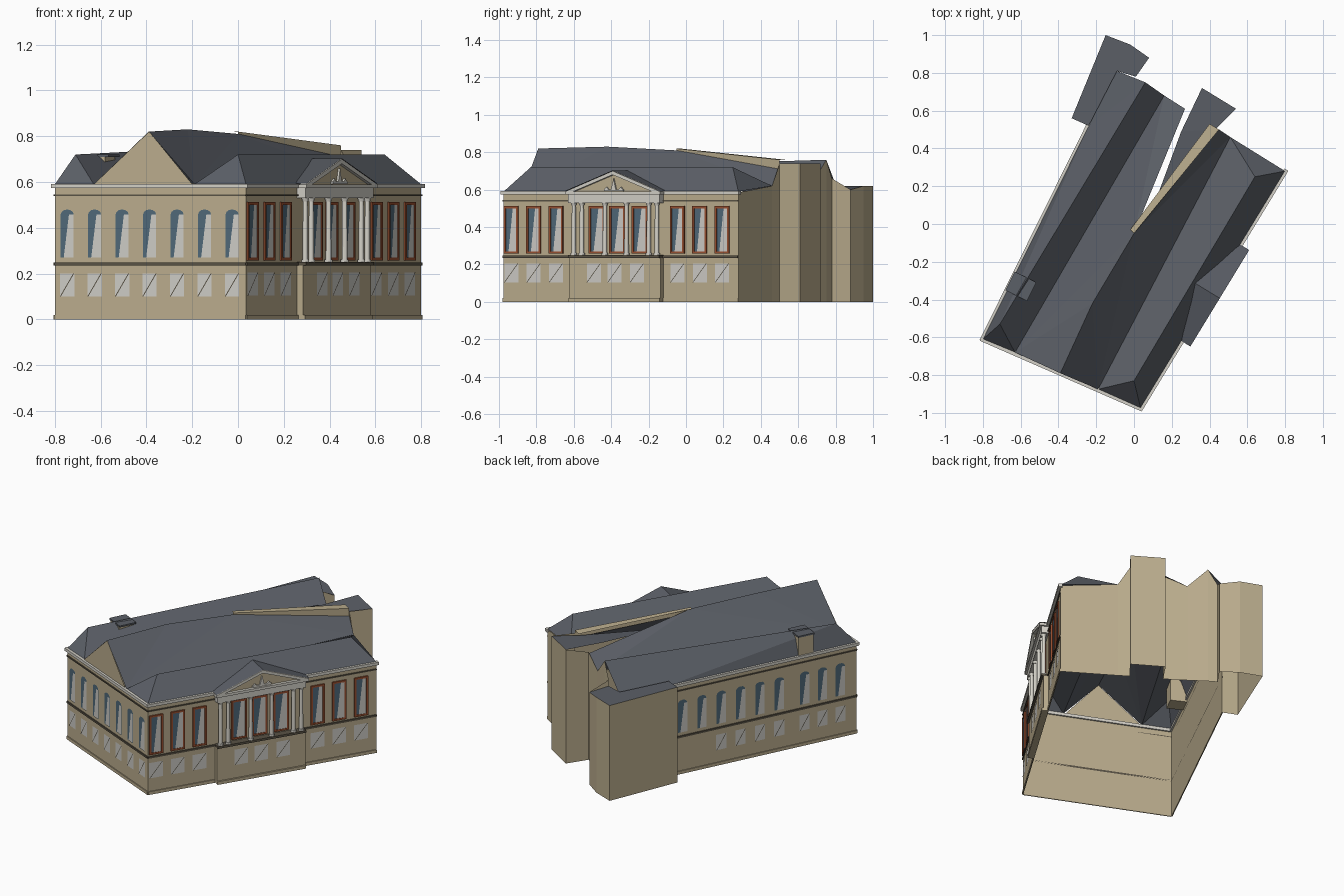
import bpy, bmesh, math
from mathutils import Vector as V

if "Cube" in bpy.data.objects:
    bpy.data.objects.remove(bpy.data.objects["Cube"])


def material(name, r, g, b):
    m = bpy.data.materials.new(name)
    m.diffuse_color = (r, g, b, 1)
    m.use_nodes = True
    m.node_tree.nodes["Principled BSDF"].inputs["Base Color"].default_value = m.diffuse_color
    return m


WALL = material("stone", .50, .42, .27)
ROOF = material("slate", .105, .115, .135)
TRIM = material("trim", .66, .64, .58)
DARK = material("shadow_band", .10, .085, .06)
RUST = material("rust_frame", .32, .08, .03)
GLASS = material("glass", .08, .14, .19)
PALE = material("pale_pane", .62, .61, .57)


def mesh(name, polys, mat):
    """Object from a list of polygons, each a list of points."""
    bm = bmesh.new()
    for p in polys:
        bm.faces.new([bm.verts.new(c) for c in p])
    bmesh.ops.remove_doubles(bm, verts=bm.verts, dist=1e-5)
    me = bpy.data.meshes.new(name)
    bm.to_mesh(me)
    bm.free()
    me.materials.append(mat)
    ob = bpy.data.objects.new(name, me)
    bpy.context.collection.objects.link(ob)
    return ob


class Facade:
    """Wall plane addressed by s (along), z (up) and o (outward)."""
    def __init__(self, a, b):
        self.a, d = V((*a, 0)), V((*b, 0)) - V((*a, 0))
        self.len, self.d = d.length, d.normalized()
        self.n = V((self.d.y, -self.d.x, 0))

    def p(self, s, z, o=0):
        return self.a + self.d * s + self.n * o + V((0, 0, z))

    def poly(self, pts, o):
        return [self.p(s, z, o) for s, z in pts]

    def prism(self, pts, o0, o1):
        front, back = self.poly(pts, o1), self.poly(pts, o0)
        n = len(pts)
        sides = [[back[i], back[(i + 1) % n], front[(i + 1) % n], front[i]] for i in range(n)]
        return [front, back[::-1]] + sides

    def box(self, s0, s1, z0, z1, o0, o1):
        return self.prism([(s0, z0), (s1, z0), (s1, z1), (s0, z1)], o0, o1)


A, B, C, L = (-.80, -.61), (.035, -.975), (.80, .28), (-.24, .52)
front, right, left = Facade(A, B), Facade(B, C), Facade(L, A)

# outer walls: (x, y, top height) around the rear, then the street facades
EAVE = .585
path = [(*C, EAVE), (.51, .46, .62), (.45, .50, .74), (.54, .61, .74), (.36, .72, .74),
        (.28, .60, .70), (.16, .68, .64), (.06, .75, .76), (.01, .78, .66), (.08, .88, .60), (-.02, .95, .62),
        (-.15, 1.0, .62), (-.33, .56, .62), (*L, .62)]
mesh("rear_walls", [[(a[0], a[1], 0), (b[0], b[1], 0), b, a] for a, b in zip(path, path[1:])], WALL)
mesh("side_walls", [f.poly([(0, 0), (f.len, 0), (f.len, EAVE), (0, EAVE)], 0) for f in (right, left)], WALL)
mesh("front_gable_wall", [front.poly([(0, 0), (front.len, 0), (front.len, EAVE), (.66, EAVE),
                                      (.45, .82), (.18, EAVE), (0, EAVE)], 0)], WALL)

# main roof: left ridge, tall centre ridge that forks round a court, right ridge
eL, rL, v1, P = (*A, .59), (-.71, -.53, .72), (-.63, -.68, .59), (-.39, -.79, .82)
v2, rR, eB, eC = (-.19, -.875, .59), (0, -.83, .72), (*B, .59), (*C, .59)
eL2, eL3, rL2, v1r, pL = (*L, .59), (-.09, .81, .60), (.06, .75, .76), (.16, .68, .64), (.27, .61, .70)
ridge, fork, pR, v2r, rR2 = (-.22, -.42, .83), (0, -.05, .81), (.45, .50, .71), (.51, .46, .62), (.64, .25, .72)
mesh("main_roof", [
    [eL, rL, eL2], [eL2, rL, rL2], [eL2, rL2, eL3], [rL, v1, v1r, rL2],
    [v1, P, ridge], [v1, ridge, fork], [v1, fork, v1r], [v1r, fork, pL],
    [P, v2, ridge], [ridge, v2, fork], [fork, v2, v2r], [fork, v2r, pR],
    [v2, rR, rR2, v2r], [rR, eB, eC, rR2],
    [eL, v1, rL], [v2, eB, rR], [v2r, rR2, eC]], ROOF)

# rear extensions: low flat roof and court roof
mesh("rear_block_roof", [[(-.15, 1, .62), (-.33, .56, .62), (*L, .62), (-.09, .81, .62),
                          (.01, .78, .62), (.08, .88, .60), (-.02, .95, .62)]], ROOF)
mesh("court_roof", [[(.36, .72, .74), (.25, .49, .73), (.43, .50, .73), (.54, .61, .74)],
                    [(.25, .49, .73), (.08, .03, .71), (.20, .20, .71), (.43, .50, .73)]], ROOF)
# raised stone edge along the court
f0, f1 = V(fork), V(pR)
mesh("court_parapet", [[f0 - V((0, 0, .03)), f1, f1 + V((0, 0, .05)), f0 + V((0, 0, .01))],
                       [f0 + V((0, 0, .01)), f1 + V((0, 0, .05)), f1 + V((-.05, .03, .05)),
                        f0 + V((-.02, .02, .01))]], WALL)

# left dormer with roof running back into the slope
ds = left.len - .34
mesh("left_dormer", left.box(ds - .05, ds + .05, .56, .71, -.10, .004), WALL)
mesh("left_dormer_roof", left.box(ds - .055, ds + .055, .71, .72, -.12, .008), ROOF)

# horizontal mouldings on the three street facades
for name, f in (("front", front), ("right", right), ("left", left)):
    e = .010
    mesh(name + "_cornice", f.box(-e, f.len + e, .573, .592, -.01, .014), TRIM)
    mesh(name + "_frieze_line", f.box(0, f.len, .538, .546, 0, .006), DARK)
    mesh(name + "_belt_course", f.box(0, f.len, .236, .248, 0, .007), DARK)
    mesh(name + "_plinth", f.box(0, f.len, 0, .02, 0, .006), WALL)


def outline(s, w, z0, z1, arched):
    """Window shape, optionally with a round-shouldered head."""
    h = w / 2
    if not arched:
        return [(s - h, z0), (s + h, z0), (s + h, z1), (s - h, z1)]
    rise = h * .7
    arc = [(s + h * math.cos(t * math.pi / 6), z1 - rise + rise * math.sin(t * math.pi / 6)) for t in range(7)]
    return [(s - h, z0), (s + h, z0)] + arc


def windows(name, f, spots, w, z0, z1, o=0., arched=False, curtain=True, frame=None):
    """A row of windows: panes, half-drawn curtains or bars, and frames."""
    h = w / 2
    mesh(name + "_panes", [f.poly(outline(s, w, z0, z1, arched), o + .003) for s in spots],
         GLASS if curtain else PALE)
    if curtain:
        zc = z1 - h * .7 if arched else z1
        mesh(name + "_curtains", [f.poly([(s - h * .5, z0), (s + h, z0), (s + h, zc), (s + h * .3, zc)], o + .005)
                                  for s in spots], PALE)
    else:
        mesh(name + "_bars", [f.poly([(s - h, z0), (s - h + .005, z0), (s + h, z1), (s + h - .005, z1)], o + .005)
                              for s in spots], DARK)
    if frame:
        t, polys = .012, []
        for s in spots:
            for b in ((s - h - t, s - h, z0, z1), (s + h, s + h + t, z0, z1),
                      (s - h - t, s + h + t, z1, z1 + t), (s - h - t, s + h + t, z0 - t, z0)):
                polys += f.box(*b, o, o + .008)
        mesh(name + "_frames", polys, frame)


# window rows
fs = [.06 + .131 * i for i in range(7)]
windows("front_upper", front, fs, .062, .27, .48, arched=True)
windows("front_lower", front, fs, .068, .10, .20, curtain=False)
rs = [.05, .19, .33, 1.09, 1.23, 1.37]
ps = [.585, .715, .855]
windows("right_upper", right, rs, .065, .27, .50, frame=RUST)
windows("right_lower", right, rs, .088, .105, .205, curtain=False)
windows("portico_upper", right, ps, .075, .27, .50, frame=RUST)
ls = [left.len - d for d in (.11, .23, .35, .52, .65, .78, .91, 1.04, 1.17)]
windows("left_upper", left, ls, .062, .27, .48, arched=True)
windows("left_lower", left, ls[:7], .068, .10, .20, curtain=False)

# portico on the right facade
S0, S1, SM = .43, 1.0, .715
mesh("portico_base", right.box(S0, S1, 0, .236, 0, .03), WALL)
mesh("portico_step", right.box(S0, S1, 0, .02, .03, .04), WALL)
windows("portico_lower", right, ps, .088, .105, .205, o=.03, curtain=False)
mesh("portico_floor", right.box(S0, S1, .236, .25, 0, .045), DARK)
mesh("portico_entablature", right.box(S0, S1, .53, .573, 0, .042), TRIM)
mesh("portico_cornice", right.box(S0 - .012, S1 + .012, .573, .59, 0, .055), TRIM)


def column(name, f, s, o):
    bm = bmesh.new()
    for z, h, r0, r1 in ((.25, .012, .017, .017), (.262, .253, .0125, .0105), (.515, .015, .012, .017)):
        r = bmesh.ops.create_cone(bm, cap_ends=True, segments=12, radius1=r0, radius2=r1, depth=h)
        bmesh.ops.translate(bm, verts=r["verts"], vec=f.p(s, z + h / 2, o))
    me = bpy.data.meshes.new(name)
    bm.to_mesh(me)
    bm.free()
    me.materials.append(TRIM)
    bpy.context.collection.objects.link(bpy.data.objects.new(name, me))


for i, s in enumerate((.455, .505, .65, .785, .925, .975)):
    column(f"column_{i + 1}", right, s, .026)

# pediment: tympanum, raking mouldings, small relief and roof
mesh("tympanum", [right.poly([(S0, .59), (S1, .59), (SM, .695)], .036)], WALL)
rake = []
for e in (S0 - .012, S1 + .012):
    rake += right.prism([(e, .59), (SM, .70), (SM, .68), (e + (.05 if e < SM else -.05), .59)], .02, .055)
mesh("pediment_rake", rake, TRIM)
relief = right.box(SM - .06, SM + .06, .592, .602, .036, .046)
for s, h in ((-.045, .615), (0, .66), (.045, .615)):
    relief += right.prism([(SM + s - .015, .60), (SM + s + .015, .60), (SM + s, h)], .036, .046)
mesh("pediment_relief", relief, TRIM)
apex, back = right.p(SM, .703, .055), right.p(SM, .703, -.11)
mesh("pediment_roof", [[right.p(e, .593, .055), apex, back, right.p(e, .593, 0)]
                       for e in (S0 - .014, S1 + .014)], ROOF)
